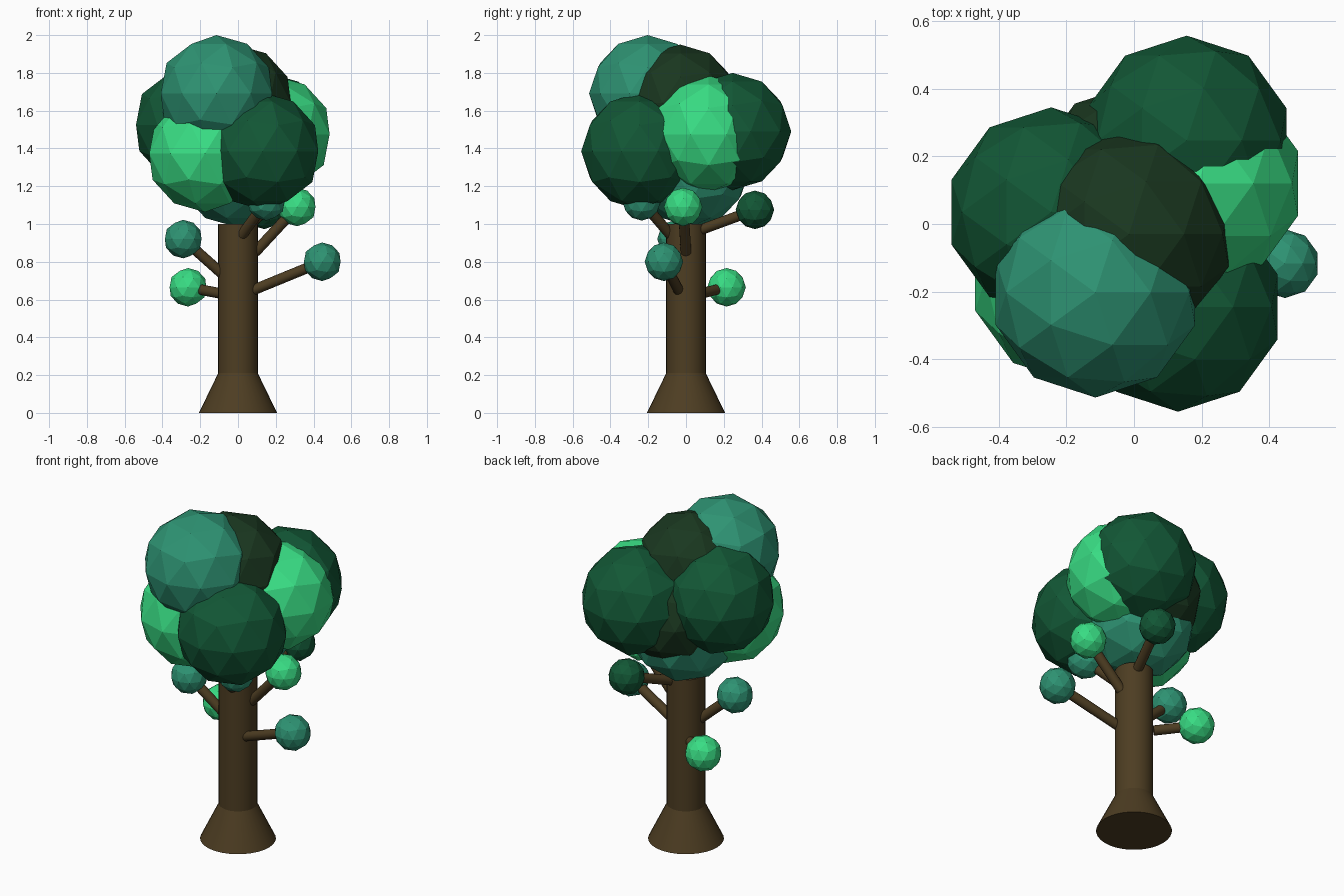
import bpy
from mathutils import Vector

if "Cube" in bpy.data.objects:
    bpy.data.objects.remove(bpy.data.objects["Cube"])


def material(name, rgb):
    m = bpy.data.materials.new(name)
    m.diffuse_color = (*rgb, 1)
    m.use_nodes = True
    m.node_tree.nodes["Principled BSDF"].inputs["Base Color"].default_value = m.diffuse_color
    return m


BARK = material("bark", (0.075, 0.047, 0.016))
DARK = material("dark_green", (0.006, 0.095, 0.036))
BRIGHT = material("bright_green", (0.04, 0.72, 0.23))
TEAL = material("teal_green", (0.027, 0.29, 0.17))
DEEP = material("deep_green", (0.010, 0.038, 0.014))


def finish(name, mat):
    o = bpy.context.object
    o.name = name
    o.data.materials.append(mat)
    return o


def leaf_ball(name, centre, radius, mat):
    bpy.ops.mesh.primitive_ico_sphere_add(subdivisions=2, radius=radius, location=centre)
    return finish(name, mat)


def cone(name, r1, r2, z1, z2):
    bpy.ops.mesh.primitive_cone_add(vertices=32, radius1=r1, radius2=r2, depth=z2 - z1,
                                    location=(0, 0, (z1 + z2) / 2))
    finish(name, BARK)
    bpy.ops.object.shade_smooth_by_angle()


def branch(name, start, end, radius=0.028):
    a, b = Vector(start), Vector(end)
    d = b - a
    bpy.ops.mesh.primitive_cylinder_add(vertices=16, radius=radius, depth=d.length, location=(a + b) / 2)
    o = finish(name, BARK)
    o.rotation_mode = 'QUATERNION'
    o.rotation_quaternion = d.to_track_quat('Z', 'Y')
    bpy.ops.object.shade_smooth_by_angle()


# Trunk and flared root
cone("root_flare", 0.207, 0.105, 0, 0.21)
cone("trunk", 0.105, 0.105, 0.21, 1.0)

# Crown of large leaf balls
crown = [
    ((-0.114, -0.203, 1.69), TEAL),
    ((-0.015, -0.03, 1.64), DEEP),
    ((0.13, -0.245, 1.385), DARK),
    ((-0.175, -0.16, 1.373), BRIGHT),
    ((0.156, 0.247, 1.49), DARK),
    ((-0.245, 0.035, 1.525), DARK),
    ((0.19, 0.12, 1.475), BRIGHT),
    ((-0.01, 0.03, 1.295), TEAL),
    ((0.007, 0.105, 1.42), DEEP),
]
for i, (c, mat) in enumerate(crown):
    leaf_ball(f"crown_leaves_{i + 1}", c, 0.31, mat)

# Side branches, each ending in a small leaf ball
twigs = [
    ((0.08, -0.04, 0.65), (0.446, -0.117, 0.80), TEAL),
    ((-0.08, 0.07, 0.63), (-0.265, 0.215, 0.665), BRIGHT),
    ((-0.06, -0.01, 0.715), (-0.29, -0.05, 0.92), TEAL),
    ((0.02, -0.08, 0.94), (0.15, -0.235, 1.12), TEAL),
    ((0.09, 0.0, 0.85), (0.313, -0.015, 1.09), BRIGHT),
    ((0.04, 0.08, 0.97), (0.14, 0.365, 1.075), DARK),
]
for i, (a, b, mat) in enumerate(twigs):
    branch(f"branch_{i + 1}", a, b)
    leaf_ball(f"branch_leaves_{i + 1}", b, 0.102, mat)
